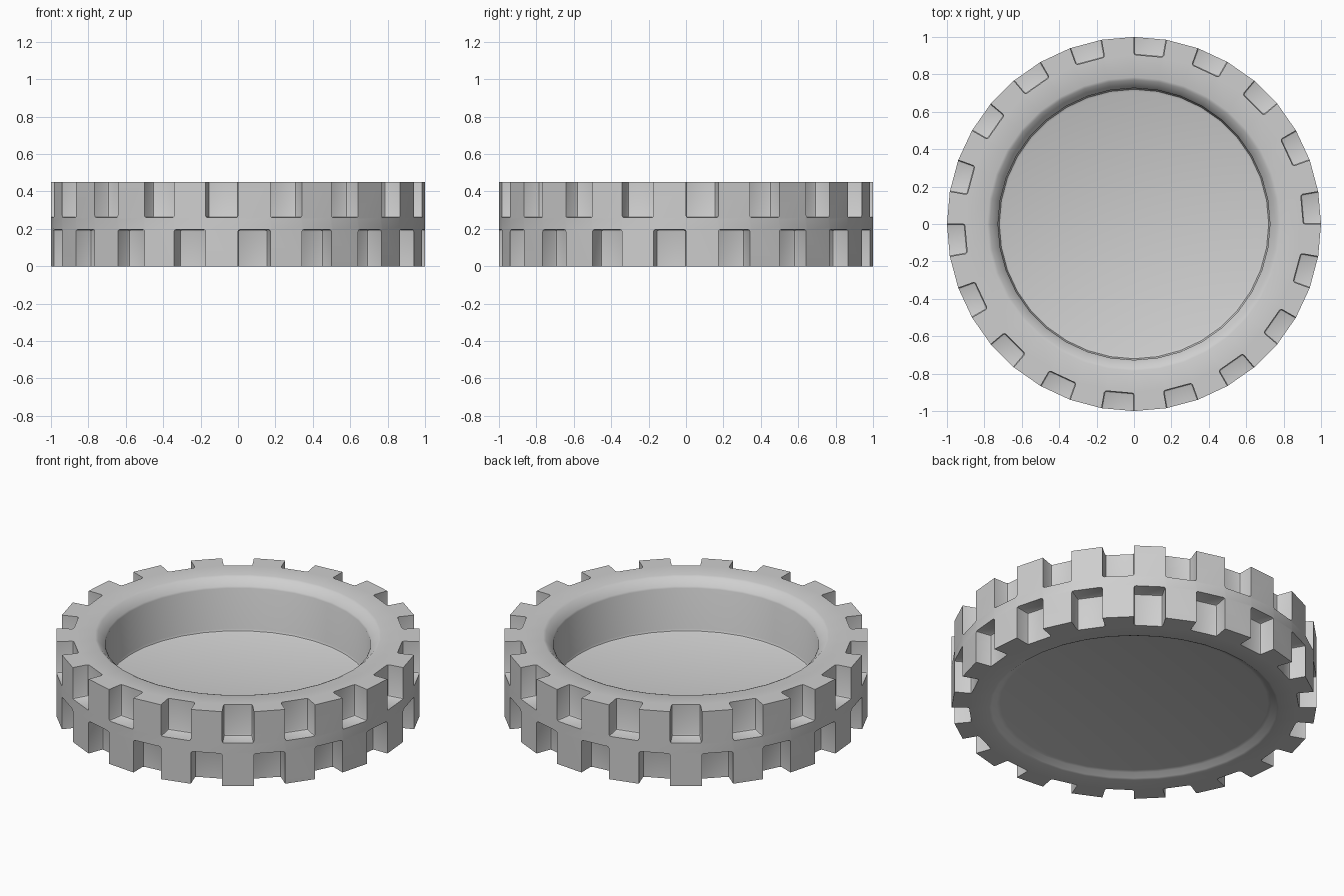
import bpy, bmesh, math

if "Cube" in bpy.data.objects:
    bpy.data.objects.remove(bpy.data.objects["Cube"])

N = 36                      # sides of the round body
R_OUT, R_IN = 1.0, 0.905    # tread surface and notch back
H, Z_LOW, Z_UP = 0.45, 0.196, 0.26

bm = bmesh.new()
cache = {}


def vert(r, z, k):
    """Shared vertex on ring (r, z) at side k."""
    k %= N
    key = (r, z, k)
    if key not in cache:
        a = math.radians(360 / N * k)
        cache[key] = bm.verts.new((r * math.cos(a), r * math.sin(a), z))
    return cache[key]


def strip(p, q, k):
    """Quad between two profile points over side k."""
    bm.faces.new((vert(*p, k), vert(*p, k + 1), vert(*q, k + 1), vert(*q, k)))


# Cavity, from the rim inwards and down to the floor
top_profile = [(R_IN, H), (0.785, H), (0.77, H - 0.006), (0.732, 0.405), (0.727, 0.395),
               (0.725, 0.152), (0.72, 0.140), (0.708, 0.135)]
# Underside with a shallow soft-edged recess
bottom_profile = [(R_IN, 0.0), (0.795, 0.0), (0.782, 0.005), (0.755, 0.025), (0.735, 0.03)]

for prof in (top_profile, bottom_profile):
    for p, q in zip(prof, prof[1:]):
        for k in range(N):
            strip(p, q, k)
    bm.faces.new([vert(*prof[-1], k) for k in range(N)])

# Tread: a middle band with staggered notches above and below it
for k in range(N):
    strip((R_OUT, Z_LOW), (R_OUT, Z_UP), k)
    for z_edge, z_mid, parity in ((H, Z_UP, 0), (0.0, Z_LOW, 1)):
        if k % 2 == parity:     # open notch
            strip((R_IN, z_edge), (R_IN, z_mid), k)
            strip((R_IN, z_mid), (R_OUT, z_mid), k)
        else:                   # solid tooth
            strip((R_IN, z_edge), (R_OUT, z_edge), k)
            strip((R_OUT, z_edge), (R_OUT, z_mid), k)
        # radial wall between a notch and a tooth
        bm.faces.new((vert(R_IN, z_edge, k), vert(R_OUT, z_edge, k),
                      vert(R_OUT, z_mid, k), vert(R_IN, z_mid, k)))

bmesh.ops.recalc_face_normals(bm, faces=bm.faces)


# Small fillets on the inside corners of the notches
def on_inner(v):
    return abs(v.co.xy.length - R_IN) < 1e-4


def on_floor(v):
    return min(abs(v.co.z - Z_LOW), abs(v.co.z - Z_UP)) < 1e-4


bm.edges.ensure_lookup_table()
inner = [e for e in bm.edges
         if any(on_inner(v) and on_floor(v) for v in e.verts)]
bmesh.ops.bevel(bm, geom=inner, offset=0.011, segments=2, profile=0.5,
                affect='EDGES', clamp_overlap=True)
bmesh.ops.recalc_face_normals(bm, faces=bm.faces)

mesh = bpy.data.meshes.new("notched_dish")
bm.to_mesh(mesh)
bm.free()
dish = bpy.data.objects.new("notched_dish", mesh)
bpy.context.collection.objects.link(dish)

grey = bpy.data.materials.new("light grey")
grey.diffuse_color = (0.62, 0.62, 0.62, 1)
grey.use_nodes = True
grey.node_tree.nodes["Principled BSDF"].inputs["Base Color"].default_value = grey.diffuse_color
mesh.materials.append(grey)

bpy.context.view_layer.objects.active = dish
dish.select_set(True)
bpy.ops.object.shade_smooth_by_angle(angle=math.radians(30))
